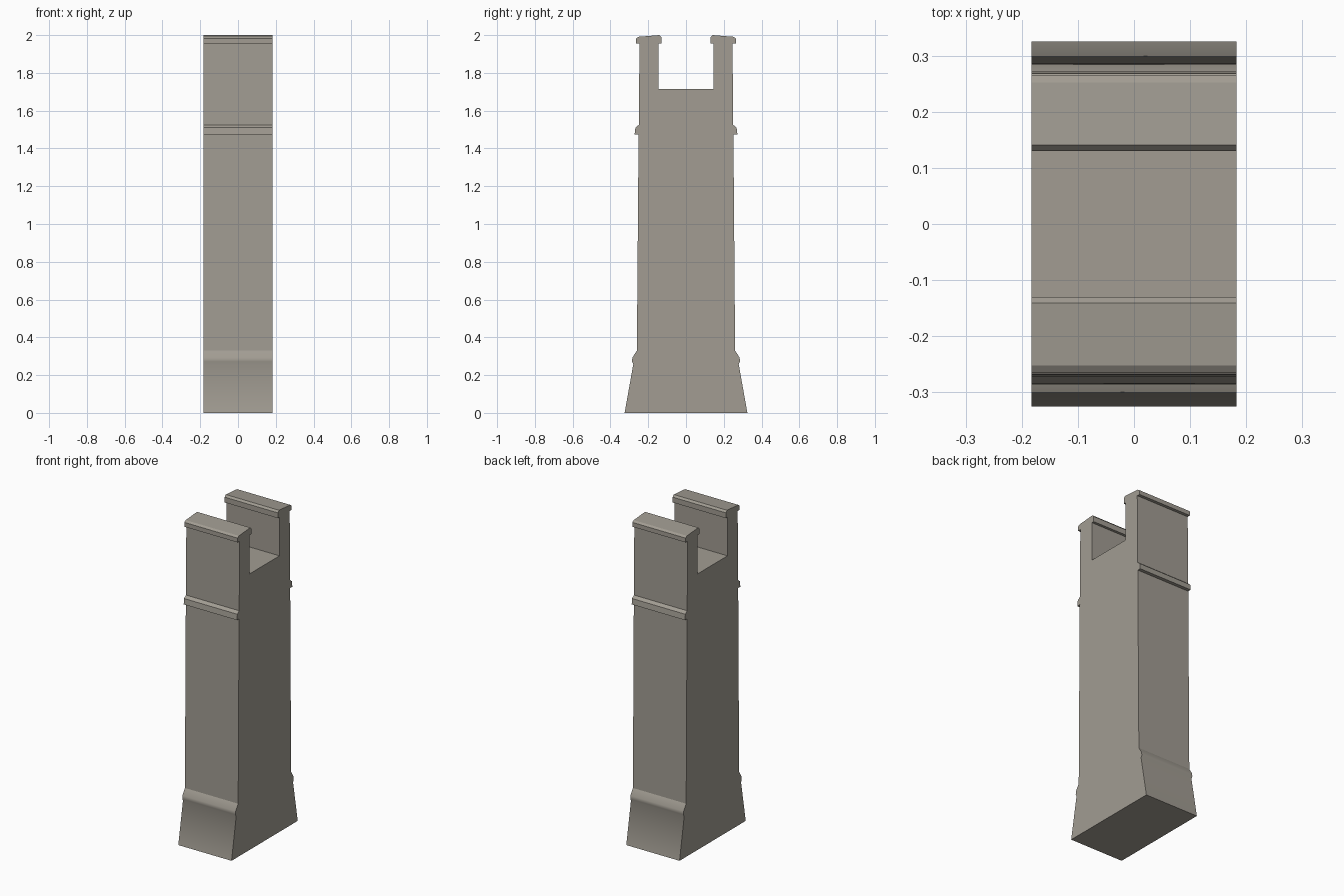
import bpy, bmesh, math

if "Cube" in bpy.data.objects:
    bpy.data.objects.remove(bpy.data.objects["Cube"])

HALF_WIDTH = 0.183

# Right half of the pier outline (y, z), from base edge up to the notch floor
half = [
    (0.325, 0.0), (0.279, 0.258),                    # battered plinth
    (0.286, 0.272), (0.284, 0.292), (0.260, 0.33),   # plinth moulding
    (0.251, 1.475),                                  # tapering shaft
    (0.272, 1.475), (0.268, 1.510), (0.250, 1.525),  # string course
    (0.246, 1.955),                                  # parapet outside
    (0.265, 1.955), (0.265, 1.982), (0.252, 1.991),  # coping outside
    (0.141, 2.0), (0.130, 1.988), (0.130, 1.955),    # coping inside
    (0.146, 1.955), (0.146, 1.715),                  # parapet inside, walkway
]
outline = half + [(-y, z) for y, z in reversed(half)]

# Extrude the outline across the width
bm = bmesh.new()
face = bm.faces.new([bm.verts.new((-HALF_WIDTH, y, z)) for y, z in outline])
result = bmesh.ops.extrude_face_region(bm, geom=[face])
moved = [g for g in result["geom"] if isinstance(g, bmesh.types.BMVert)]
bmesh.ops.translate(bm, vec=(2 * HALF_WIDTH, 0, 0), verts=moved)
bmesh.ops.recalc_face_normals(bm, faces=bm.faces)

# Soft shading on the plinth and its moulding, flat elsewhere
for f in bm.faces:
    f.smooth = all(v.co.z < 0.34 for v in f.verts) and abs(f.normal.z) < 0.9
for e in bm.edges:
    e.smooth = e.calc_face_angle(0) < math.radians(60) and all(f.smooth for f in e.link_faces)

mesh = bpy.data.meshes.new("bridge_pier")
bm.to_mesh(mesh)
bm.free()
pier = bpy.data.objects.new("bridge_pier", mesh)
bpy.context.collection.objects.link(pier)

# Weathered stone colour
stone = bpy.data.materials.new("stone")
stone.diffuse_color = (0.36, 0.335, 0.29, 1)
stone.use_nodes = True
stone.node_tree.nodes["Principled BSDF"].inputs["Base Color"].default_value = stone.diffuse_color
mesh.materials.append(stone)
